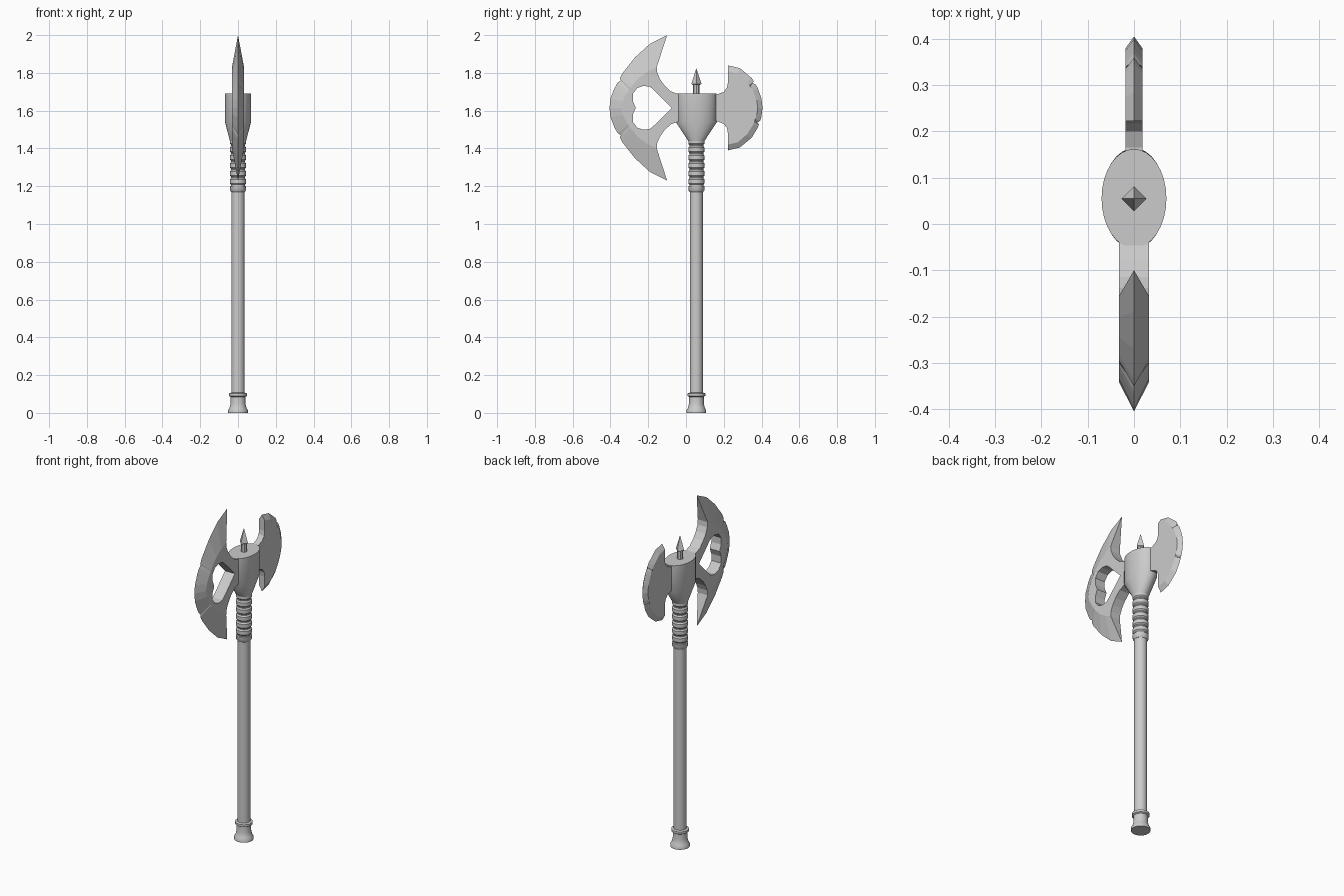
import bpy, bmesh, math

if "Cube" in bpy.data.objects:
    bpy.data.objects.remove(bpy.data.objects["Cube"])

CY = 0.055   # shaft axis in y
MID = 1.615  # mirror height of both blades


def finish(bm, name, smooth=True):
    bmesh.ops.recalc_face_normals(bm, faces=bm.faces)
    me = bpy.data.meshes.new(name)
    bm.to_mesh(me)
    bm.free()
    ob = bpy.data.objects.new(name, me)
    bpy.context.collection.objects.link(ob)
    if smooth:
        bpy.ops.object.select_all(action='DESELECT')
        ob.select_set(True)
        bpy.context.view_layer.objects.active = ob
        bpy.ops.object.shade_smooth_by_angle(angle=math.radians(35))
    return ob


def lathe(name, rings, n=24, smooth=True):
    """Stack elliptical rings (rx, ry, z) around the shaft axis, capped."""
    bm = bmesh.new()
    loops = [[bm.verts.new((rx * math.cos(2 * math.pi * i / n),
                            CY + ry * math.sin(2 * math.pi * i / n), z))
              for i in range(n)] for rx, ry, z in rings]
    for a, b in zip(loops, loops[1:]):
        for i in range(n):
            j = (i + 1) % n
            bm.faces.new((a[i], a[j], b[j], b[i]))
    bm.faces.new(loops[0])
    bm.faces.new(loops[-1])
    return finish(bm, name, smooth)


def round_part(name, profile, n=24, smooth=True):
    return lathe(name, [(r, r, z) for r, z in profile], n, smooth)


def flip(pts):
    return [(y, 2 * MID - z) for y, z in pts]


def whole(half):
    return half + flip(half[:-1])[::-1]


def nick(edge, flat, i, depth):
    """Small battle notch in segment i of the cutting edge."""
    def at(pts, t):
        (a, b), (c, d) = pts[i], pts[i + 1]
        return (a + (c - a) * t, b + (d - b) * t)
    ts = (0.35, 0.5, 0.65)
    new_e, new_f = [at(edge, t) for t in ts], [at(flat, t) for t in ts]
    new_e[1] = (new_e[1][0] + depth, new_e[1][1])
    edge[i + 1:i + 1] = new_e
    flat[i + 1:i + 1] = new_f


def blade(name, edge_half, flat_half, inner_half, hole_half, t, nicks, depth):
    edge, arc = whole(edge_half), whole(flat_half)
    for i in nicks:
        nick(edge, arc, i, depth)
    n = len(arc)
    outline = arc + flip(inner_half) + inner_half[::-1]
    hole = whole(hole_half)[:-1] if hole_half else []
    bm = bmesh.new()
    rim = [bm.verts.new((0, y, z)) for y, z in edge]
    sides = []
    for x in (-t, t):
        o = [bm.verts.new((x, y, z)) for y, z in outline]
        h = [bm.verts.new((x, y, z)) for y, z in hole]
        edges = [bm.edges.new((l[i - 1], l[i])) for l in (o, h) for i in range(len(l))]
        bmesh.ops.triangle_fill(bm, edges=edges, use_beauty=True, normal=(1, 0, 0))
        # bevel down to the cutting edge
        for i in range(n - 1):
            bm.faces.new((o[i], o[i + 1], rim[i + 1], rim[i]))
        sides.append((o, h))
    (oa, ha), (ob, hb) = sides
    # inner walls, hole walls and horn tips
    m = len(oa)
    for i in range(n - 1, m):
        j = (i + 1) % m
        bm.faces.new((oa[i], oa[j], ob[j], ob[i]))
    for i in range(len(ha)):
        bm.faces.new((ha[i - 1], ha[i], hb[i], hb[i - 1]))
    bm.faces.new((oa[0], ob[0], rim[0]))
    bm.faces.new((oa[n - 1], ob[n - 1], rim[-1]))
    return finish(bm, name, False)


# Shaft and pommel
round_part("shaft", [(0.035, 0.05), (0.035, 1.22)])
round_part("pommel", [(0.052, 0), (0.052, 0.015), (0.045, 0.025), (0.039, 0.05),
                      (0.039, 0.085), (0.047, 0.09), (0.047, 0.103), (0.036, 0.107)])

# Ribbed wrapping below the head
wrap = [(0.036, 1.17), (0.042, 1.178), (0.043, 1.20)]
for k in range(6):
    z = 1.20 + k * 0.042
    wrap += [(0.037, z + 0.002), (0.037, z + 0.008), (0.043, z + 0.015), (0.043, z + 0.036)]
wrap += [(0.037, 1.45)]
round_part("wrapping", wrap)

# Oval socket with tapered collar
lathe("socket", [(0.043, 0.043, 1.44), (0.069, 0.109, 1.54), (0.07, 0.107, 1.69)], 32)

# Top spike
round_part("spike_stem", [(0.017, 1.68), (0.017, 1.75)], 8, False)
round_part("spike_point", [(0.017, 1.735), (0.027, 1.742), (0.001, 1.822)], 4, False)

# Large horned blade with heart-shaped opening
blade("large_blade",
      [(-.10, 2.0), (-.19, 1.955), (-.27, 1.882), (-.335, 1.80), (-.378, 1.72), (-.40, 1.665), (-.405, MID)],
      [(-.155, 1.83), (-.20, 1.808), (-.245, 1.777), (-.285, 1.735), (-.315, 1.69), (-.335, 1.65), (-.342, MID)],
      [(-.152, 1.80), (-.138, 1.768), (-.115, 1.735), (-.08, 1.702), (-.035, 1.686), (0.0, 1.685)],
      [(-.075, MID), (-.165, 1.705), (-.19, 1.726), (-.225, 1.731), (-.258, 1.72), (-.281, 1.69), (-.281, 1.65), (-.266, MID)],
      0.032, (8, 3), 0.012)

# Small rear blade
blade("small_blade",
      [(.222, 1.84), (.285, 1.825), (.348, 1.773), (.38, 1.72), (.399, 1.665), (.405, MID)],
      [(.222, 1.81), (.275, 1.797), (.325, 1.753), (.355, 1.705), (.374, 1.655), (.38, MID)],
      [(.222, 1.75), (.217, 1.722), (.20, 1.70), (.165, 1.686), (.11, 1.685)],
      [], 0.018, (6, 2), -0.012)
